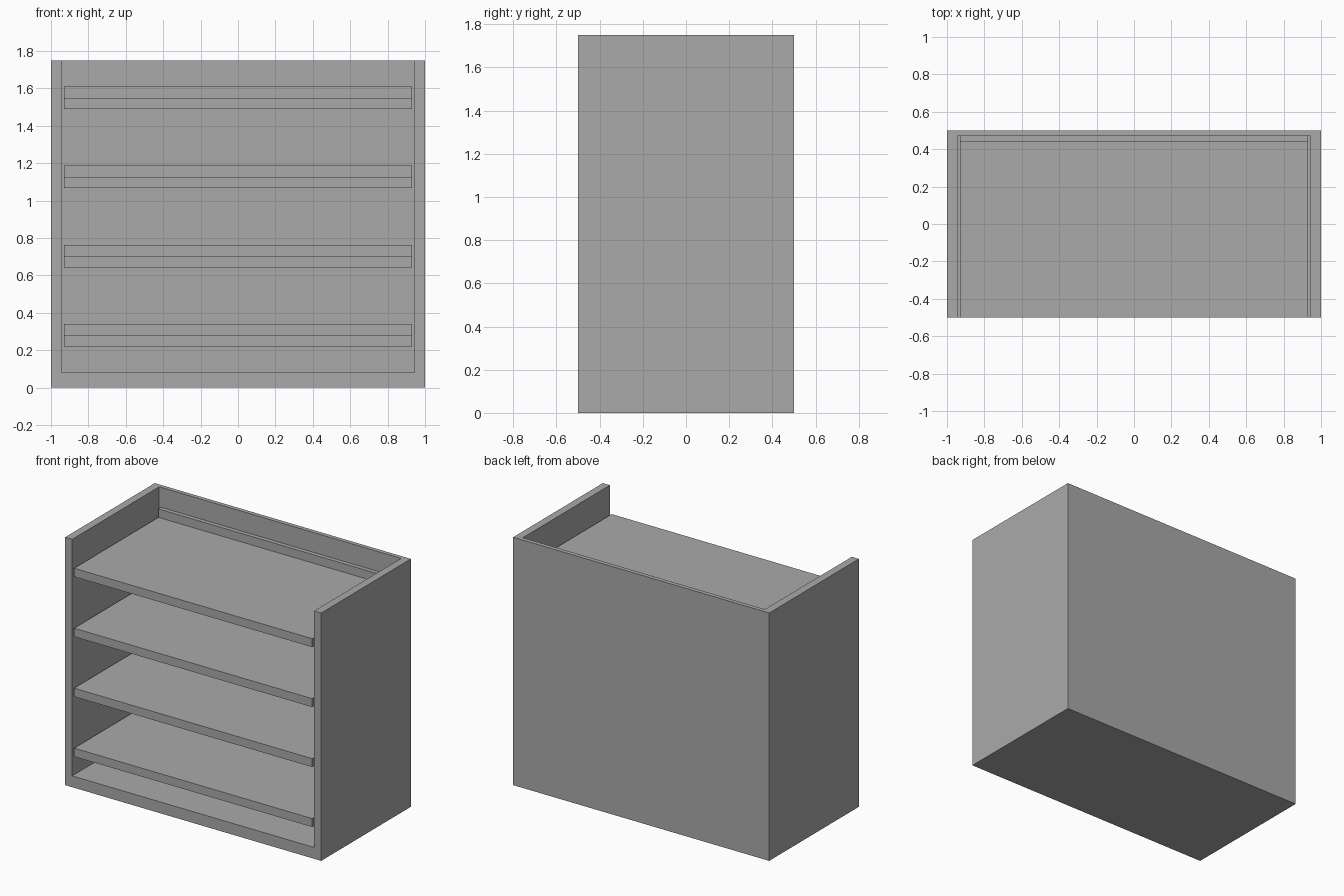
import bpy
import bmesh

old = bpy.data.objects.get("Cube")
if old:
    bpy.data.objects.remove(old, do_unlink=True)

WIDTH, DEPTH, HEIGHT = 2.0, 1.0, 1.75
SIDE, FLOOR, BACK = 0.055, 0.08, 0.03
FRONT_Y = -DEPTH / 2
INNER_BACK_Y = DEPTH / 2 - BACK

grey = bpy.data.materials.new("plain grey")
grey.use_nodes = True
colour = (0.4, 0.4, 0.4, 1)
grey.diffuse_color = colour
grey.node_tree.nodes["Principled BSDF"].inputs["Base Color"].default_value = colour


def prism(name, profile, half_width):
    """Sweep a (y, z) profile across x, centred on the middle."""
    bm = bmesh.new()
    face = bm.faces.new([bm.verts.new((-half_width, y, z)) for y, z in profile])
    swept = bmesh.ops.extrude_face_region(bm, geom=[face])["geom"]
    verts = [v for v in swept if isinstance(v, bmesh.types.BMVert)]
    bmesh.ops.translate(bm, verts=verts, vec=(2 * half_width, 0, 0))
    bmesh.ops.recalc_face_normals(bm, faces=bm.faces)
    mesh = bpy.data.meshes.new(name)
    bm.to_mesh(mesh)
    bm.free()
    mesh.materials.append(grey)
    obj = bpy.data.objects.new(name, mesh)
    bpy.context.collection.objects.link(obj)
    return obj


def rectangle(y0, y1, z0, z1):
    return [(y0, z0), (y1, z0), (y1, z1), (y0, z1)]


# Cabinet: solid block hollowed out through the front and top
cabinet = prism("cabinet", rectangle(FRONT_Y, DEPTH / 2, 0, HEIGHT), WIDTH / 2)
hollow = prism("hollow_cutter",
               rectangle(FRONT_Y - 1, INNER_BACK_Y, FLOOR, HEIGHT + 1),
               WIDTH / 2 - SIDE)
hollow.hide_render = True
cut = cabinet.modifiers.new("hollow", "BOOLEAN")
cut.operation = "DIFFERENCE"
cut.solver = "EXACT"
cut.object = hollow
bpy.context.view_layer.objects.active = cabinet
bpy.ops.object.modifier_apply(modifier=cut.name)
bpy.data.objects.remove(hollow, do_unlink=True)

# Shelves: flat boards with a raised lip along the back
BOARD, LIP_HEIGHT, LIP_DEPTH = 0.06, 0.06, 0.03
for i in range(4):
    bottom = 0.22 + i * 0.4233
    top = bottom + BOARD
    lip_y = INNER_BACK_Y - LIP_DEPTH
    prism(f"shelf_{i + 1}", [
        (FRONT_Y, bottom), (INNER_BACK_Y, bottom),
        (INNER_BACK_Y, top + LIP_HEIGHT), (lip_y, top + LIP_HEIGHT),
        (lip_y, top), (FRONT_Y, top)], 0.93)
